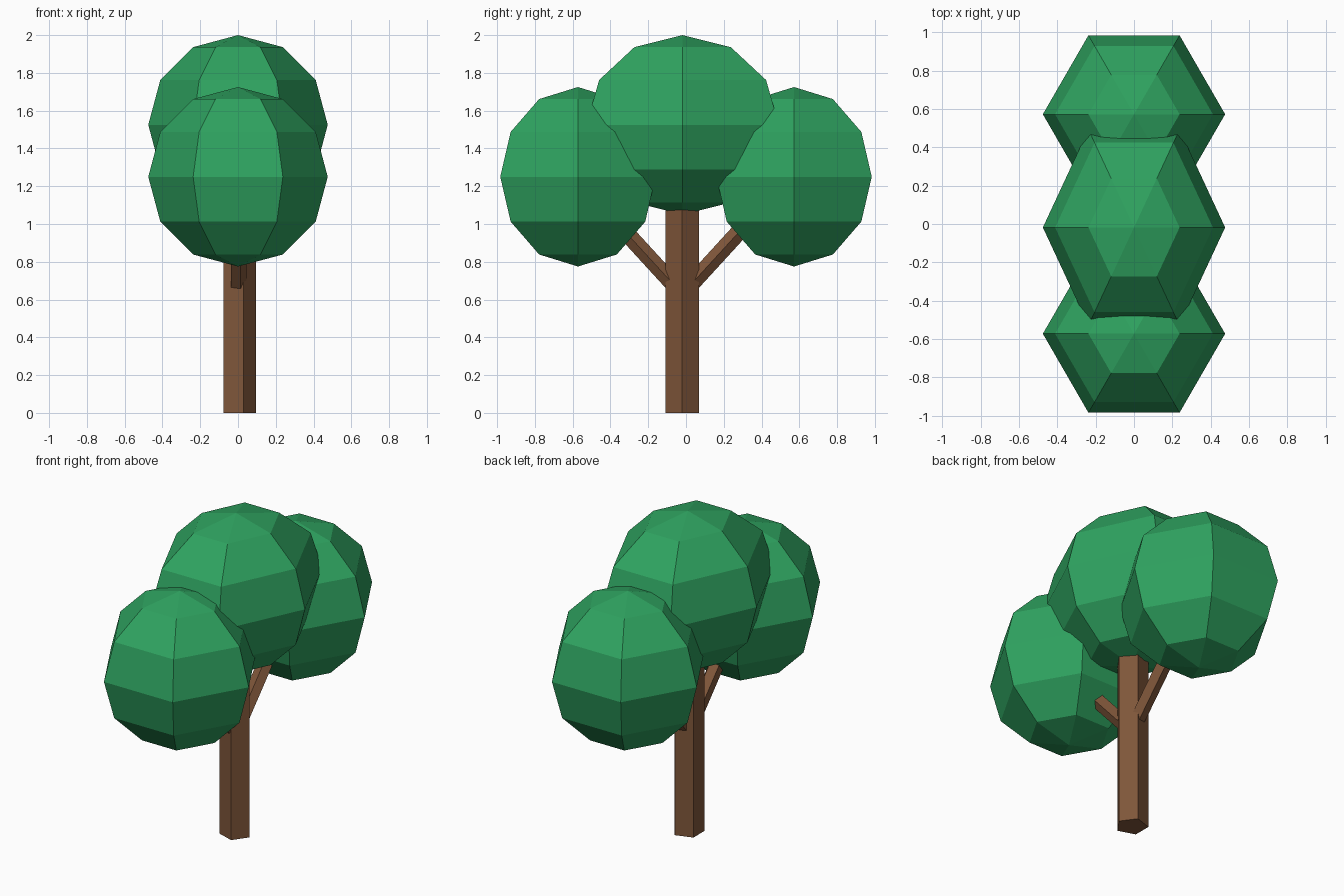
import bpy, bmesh, math
from mathutils import Matrix, Vector

if "Cube" in bpy.data.objects:
    bpy.data.objects.remove(bpy.data.objects["Cube"])


def material(name, color):
    mat = bpy.data.materials.new(name)
    mat.diffuse_color = color
    mat.use_nodes = True
    mat.node_tree.nodes["Principled BSDF"].inputs["Base Color"].default_value = mat.diffuse_color
    return mat


LEAF = material("leaf_green", (0.028, 0.367, 0.117, 1))
BARK = material("bark_brown", (0.212, 0.093, 0.042, 1))
TURN = Matrix.Rotation(-math.pi / 2, 4, 'Z')   # puts the first corner on +x


def add_object(name, bm, mat):
    mesh = bpy.data.meshes.new(name)
    bm.to_mesh(mesh)
    bm.free()
    mesh.materials.append(mat)
    obj = bpy.data.objects.new(name, mesh)
    bpy.context.collection.objects.link(obj)
    return obj


def crown(name, center, stretch_y=1.0):
    bm = bmesh.new()
    matrix = Matrix.Translation(center) @ Matrix.Diagonal((1, stretch_y, 1, 1)) @ TURN
    bmesh.ops.create_uvsphere(bm, u_segments=6, v_segments=6, radius=0.475, matrix=matrix)
    return add_object(name, bm, LEAF)


def limb(name, start, lean, length, radius):
    # five-sided post growing from start, leaning toward +y by the given angle
    bm = bmesh.new()
    matrix = (Matrix.Translation(start) @ Matrix.Rotation(-lean, 4, 'X')
              @ Matrix.Translation((0, 0, length / 2)) @ TURN)
    bmesh.ops.create_cone(bm, cap_ends=True, segments=5, radius1=radius,
                          radius2=radius, depth=length, matrix=matrix)
    return add_object(name, bm, BARK)


# Trunk
limb("trunk", Vector((0, -0.02, 0)), 0, 1.25, 0.094)

# Two branches and the crowns they carry
for side, label in ((-1, "front"), (1, "back")):
    limb(label + "_branch", Vector((0, -0.02, 0.63)), side * math.radians(42.5), 0.72, 0.046)
    crown(label + "_crown", Vector((0, side * 0.572, 1.25)))

# Wider top crown
crown("top_crown", Vector((0, -0.018, 1.525)), 1.24)
